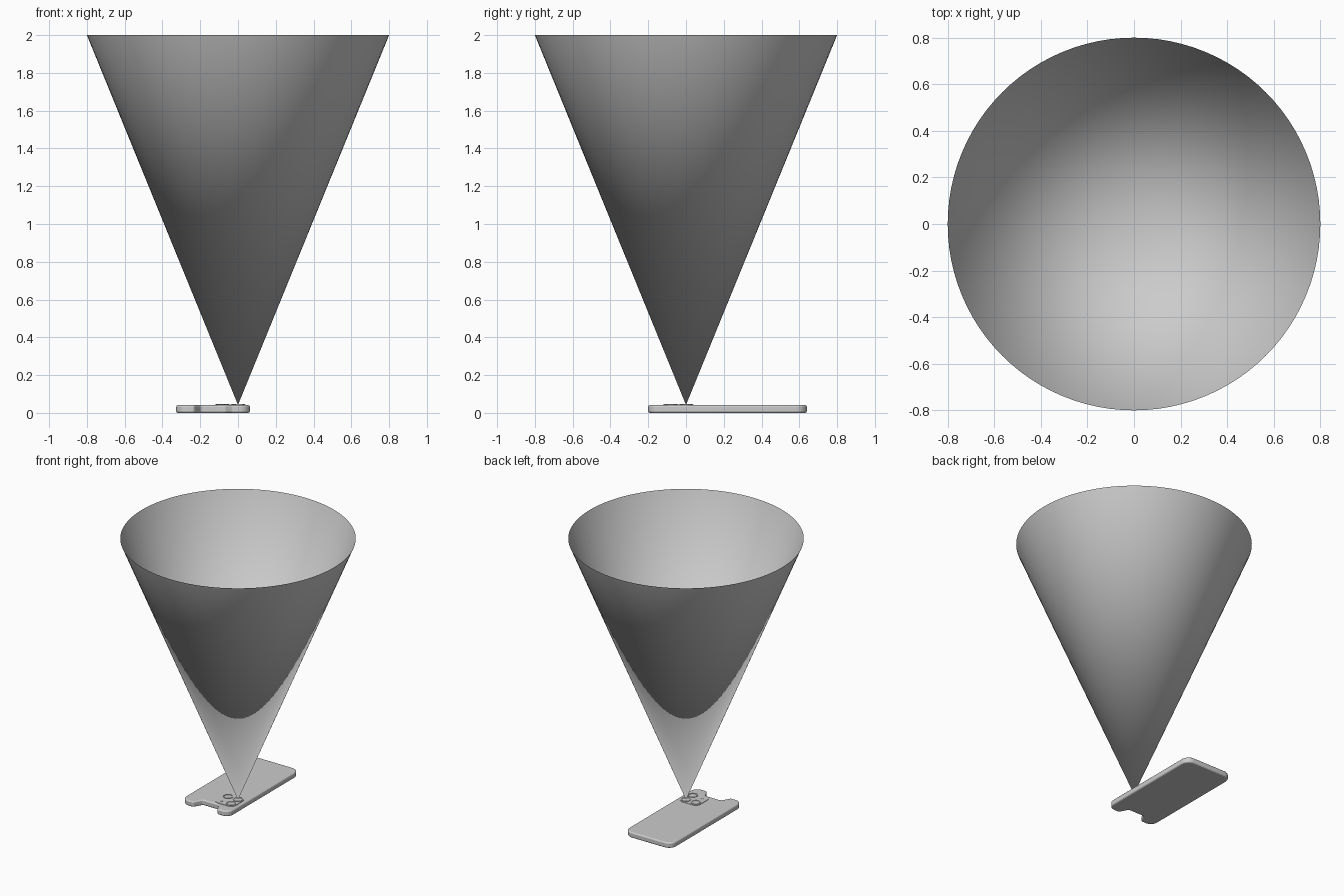
import bpy, bmesh, math
from mathutils import Vector

if "Cube" in bpy.data.objects:
    bpy.data.objects.remove(bpy.data.objects["Cube"])


def finish(name, bm, bevel=0, angle=35):
    bmesh.ops.recalc_face_normals(bm, faces=bm.faces)
    mesh = bpy.data.meshes.new(name)
    bm.to_mesh(mesh)
    bm.free()
    ob = bpy.data.objects.new(name, mesh)
    bpy.context.collection.objects.link(ob)
    bpy.ops.object.select_all(action='DESELECT')
    ob.select_set(True)
    bpy.context.view_layer.objects.active = ob
    if bevel:
        m = ob.modifiers.new("rim", 'BEVEL')
        m.width, m.segments = bevel, 3
        m.limit_method, m.angle_limit = 'ANGLE', math.radians(60)
    bpy.ops.object.shade_smooth_by_angle(angle=math.radians(angle))
    return ob


def rounded(corners, steps=8):
    """Round each (x, y, radius) corner of a polygon with a smooth arc."""
    out = []
    n = len(corners)
    for i, (x, y, r) in enumerate(corners):
        p = Vector((x, y))
        a = (Vector(corners[i - 1][:2]) - p).normalized()
        b = (Vector(corners[(i + 1) % n][:2]) - p).normalized()
        half = a.angle(b) / 2
        c = p + (a + b).normalized() * (r / math.sin(half))
        s = p + a * (r / math.tan(half)) - c
        e = p + b * (r / math.tan(half)) - c
        sweep = s.angle_signed(e)
        for k in range(steps + 1):
            t = -sweep * k / steps
            out.append((c.x + s.x * math.cos(t) - s.y * math.sin(t),
                        c.y + s.x * math.sin(t) + s.y * math.cos(t)))
    return out


def slab(name, pts, z0, z1, bevel):
    bm = bmesh.new()
    face = bm.faces.new([bm.verts.new((x, y, z0)) for x, y in pts])
    ext = bmesh.ops.extrude_face_region(bm, geom=[face])
    verts = [g for g in ext['geom'] if isinstance(g, bmesh.types.BMVert)]
    bmesh.ops.translate(bm, vec=(0, 0, z1 - z0), verts=verts)
    return finish(name, bm, bevel)


def lathe(name, profile, centre=(0, 0), sides=32):
    """Revolve (radius, z) points about a vertical axis."""
    bm = bmesh.new()
    vs = [bm.verts.new((r, 0, z)) for r, z in profile]
    es = [bm.edges.new(p) for p in zip(vs, vs[1:])]
    bmesh.ops.spin(bm, geom=vs + es, cent=(0, 0, 0), axis=(0, 0, 1),
                   angle=2 * math.pi, steps=sides)
    bmesh.ops.remove_doubles(bm, verts=bm.verts, dist=1e-5)
    ob = finish(name, bm)
    ob.location = (*centre, 0)
    return ob


# Phone body with a notch in its front edge
MID, HALF = -0.132, 0.195
right = [(MID + 0.065, -0.135, 0.022), (MID + 0.1, -0.2, 0.018),
         (MID + HALF, -0.2, 0.055), (MID + HALF, 0.64, 0.06)]
left = [(2 * MID - x, y, r) for x, y, r in reversed(right)]
slab("phone_body", rounded(right + left), 0, 0.041, 0.009)

# Camera plate
lo, hi, r = (-0.122, -0.121), (0.04, 0.041), 0.04
slab("camera_plate", rounded([(lo[0], lo[1], r), (hi[0], lo[1], r),
                              (hi[0], hi[1], r), (lo[0], hi[1], r)]),
     0.038, 0.0445, 0.002)

# Lens rings with recessed glass
for i, c in enumerate([(0, 0), (0, -0.08), (-0.082, 0)]):
    lathe(f"lens_{i + 1}", [(0.034, 0.043), (0.034, 0.048), (0.028, 0.048),
                            (0.026, 0.0455), (0, 0.0455)], c)
lathe("flash", [(0.012, 0.043), (0.012, 0.046), (0, 0.046)], (-0.08, -0.08), 20)

# Open light cone rising from the lens
lathe("view_cone", [(0, 0.042), (0.8, 2.0)], sides=96)
